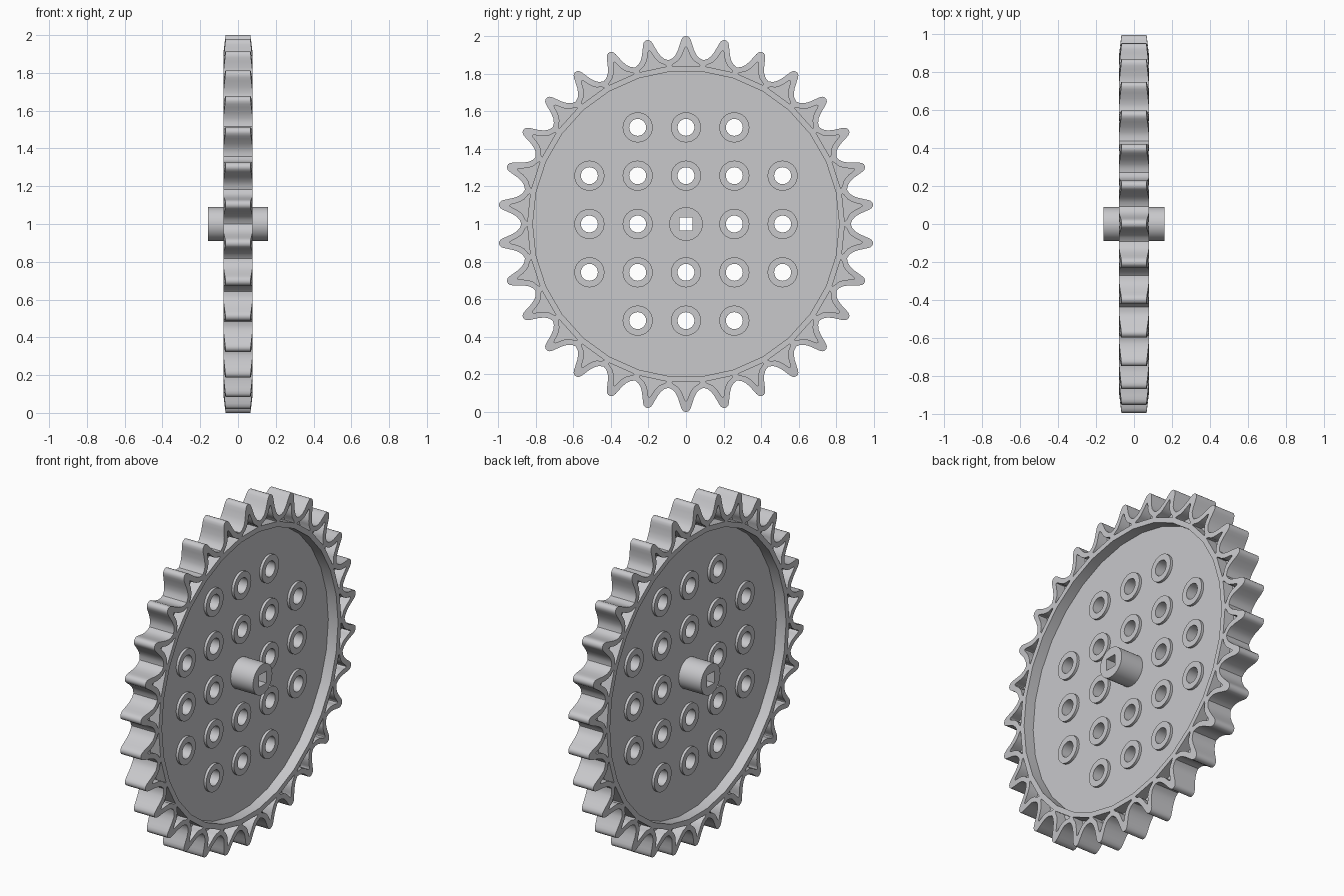
import bpy, bmesh, math
from mathutils import Matrix, Vector

if "Cube" in bpy.data.objects:
    bpy.data.objects.remove(bpy.data.objects["Cube"])

TEETH = 30
STEP = 2 * math.pi / TEETH
WEB = 0.015      # half thickness of the web
HALF = 0.078     # half thickness of the toothed rim
PITCH = 0.257    # hole spacing

grey = bpy.data.materials.new("light_grey")
grey.diffuse_color = (0.58, 0.58, 0.60, 1)
grey.use_nodes = True
grey.node_tree.nodes["Principled BSDF"].inputs["Base Color"].default_value = grey.diffuse_color

# local (u, v, w) -> world (w, u, v + 1): wheel axis lies along x
TO_WORLD = Matrix(((0, 0, 1, 0), (1, 0, 0, 0), (0, 1, 0, 1), (0, 0, 0, 1)))


def finish(name, mesh, angle=35):
    ob = bpy.data.objects.new(name, mesh)
    bpy.context.collection.objects.link(ob)
    mesh.materials.clear()
    mesh.materials.append(grey)
    for o in bpy.context.selected_objects:
        o.select_set(False)
    ob.select_set(True)
    bpy.context.view_layer.objects.active = ob
    bpy.ops.object.shade_smooth_by_angle(angle=math.radians(angle))
    return ob


def ring(r, n, cu=0, cv=0, phase=0):
    return [(cu + r * math.sin(phase + 2 * math.pi * i / n),
             cv + r * math.cos(phase + 2 * math.pi * i / n)) for i in range(n)]


def plate(name, loops, half):
    """Extrude closed loops (inner loops become holes) along the axis."""
    cu = bpy.data.curves.new(name, 'CURVE')
    cu.dimensions, cu.fill_mode, cu.extrude = '2D', 'BOTH', half
    for pts in loops:
        sp = cu.splines.new('POLY')
        sp.points.add(len(pts) - 1)
        for p, (u, v) in zip(sp.points, pts):
            p.co = (u, v, 0, 1)
        sp.use_cyclic_u = True
    tmp = bpy.data.objects.new(name + "_curve", cu)
    bpy.context.collection.objects.link(tmp)
    bpy.context.view_layer.update()
    mesh = bpy.data.meshes.new_from_object(
        tmp.evaluated_get(bpy.context.evaluated_depsgraph_get()))
    bpy.data.objects.remove(tmp)
    bm = bmesh.new()
    bm.from_mesh(mesh)
    bmesh.ops.remove_doubles(bm, verts=bm.verts, dist=1e-5)
    bmesh.ops.recalc_face_normals(bm, faces=bm.faces)
    bm.to_mesh(mesh)
    bm.free()
    mesh.transform(TO_WORLD)
    return finish(name, mesh)


# hole layout: 5 x 5 grid without corners and centre
holes = [(i * PITCH, j * PITCH) for i in range(-2, 3) for j in range(-2, 3)
         if abs(i) + abs(j) not in (0, 4)]

# web disc with all holes
plate("web", [ring(0.83, TEETH, phase=STEP / 2), ring(0.06, 24)]
      + [ring(0.046, 24, u, v) for u, v in holes], WEB)

# raised collar round each hole
for k, (u, v) in enumerate(holes):
    plate(f"hole_collar_{k + 1}", [ring(0.08, 32, u, v), ring(0.045, 24, u, v)], 0.03)

# hub with square axle hole
s = 0.035
plate("hub", [ring(0.089, 40), [(-s, -s), (s, -s), (s, s), (-s, s)]], 0.16)

# toothed rim: half tooth outline and half pocket outline (sideways, radius)
valley = (0.876 * math.sin(STEP / 2), 0.876 * math.cos(STEP / 2))
TOOTH = [(0, 1.0), (0.010, 0.998), (0.019, 0.991), (0.026, 0.977), (0.032, 0.958),
         (0.042, 0.927), (0.055, 0.900), (0.071, 0.882), valley]
POCKET = [(0, 0.943), (0.004, 0.940), (0.008, 0.933), (0.012, 0.922), (0.018, 0.905),
          (0.028, 0.886), (0.042, 0.868), (0.068, 0.851), (0.074, 0.841)]
CORNER = (0.815 * math.sin(STEP / 2), 0.815 * math.cos(STEP / 2))
FLAT = (0, CORNER[1])
BASE = (0, 0.841)

bm = bmesh.new()


def face_x(p):
    """Rim half width, narrowing towards the tooth tips."""
    r = math.hypot(*p)
    return HALF - max(0, r - 0.90) * 0.12


for t in range(TEETH):
    ca, sa = math.cos(t * STEP), math.sin(t * STEP)
    for m in (1, -1):
        def vert(p, x):
            u, v = p[0] * m, p[1]
            return bm.verts.new((x, u * ca + v * sa, v * ca - u * sa + 1))

        def poly(pts):
            bm.faces.new([vert(p, x) for p, x in pts])

        for side in (1, -1):
            def top(p):
                return (p, side * face_x(p))
            # side faces of the tooth wall and rim
            for i in range(len(TOOTH) - 1):
                a, b, c, d = TOOTH[i], TOOTH[i + 1], POCKET[i + 1], POCKET[i]
                poly([top(a), top(b), top(c), top(d)])
                # pocket wall
                poly([top(d), top(c), (c, side * WEB), (d, side * WEB)])
            poly([top(p) for p in (TOOTH[-1], CORNER, FLAT, BASE, POCKET[-1])])
            poly([top(POCKET[-1]), top(BASE), (BASE, side * WEB), (POCKET[-1], side * WEB)])
            # pocket floor
            poly([(p, side * WEB) for p in POCKET + [BASE]])
        # running surface of the teeth and inner rim wall
        for a, b in list(zip(TOOTH, TOOTH[1:])) + [(FLAT, CORNER)]:
            poly([(a, face_x(a)), (b, face_x(b)), (b, -face_x(b)), (a, -face_x(a))])

bmesh.ops.remove_doubles(bm, verts=bm.verts, dist=1e-4)
bmesh.ops.recalc_face_normals(bm, faces=bm.faces)
rim_mesh = bpy.data.meshes.new("toothed_rim")
bm.to_mesh(rim_mesh)
bm.free()
finish("toothed_rim", rim_mesh, 30)
